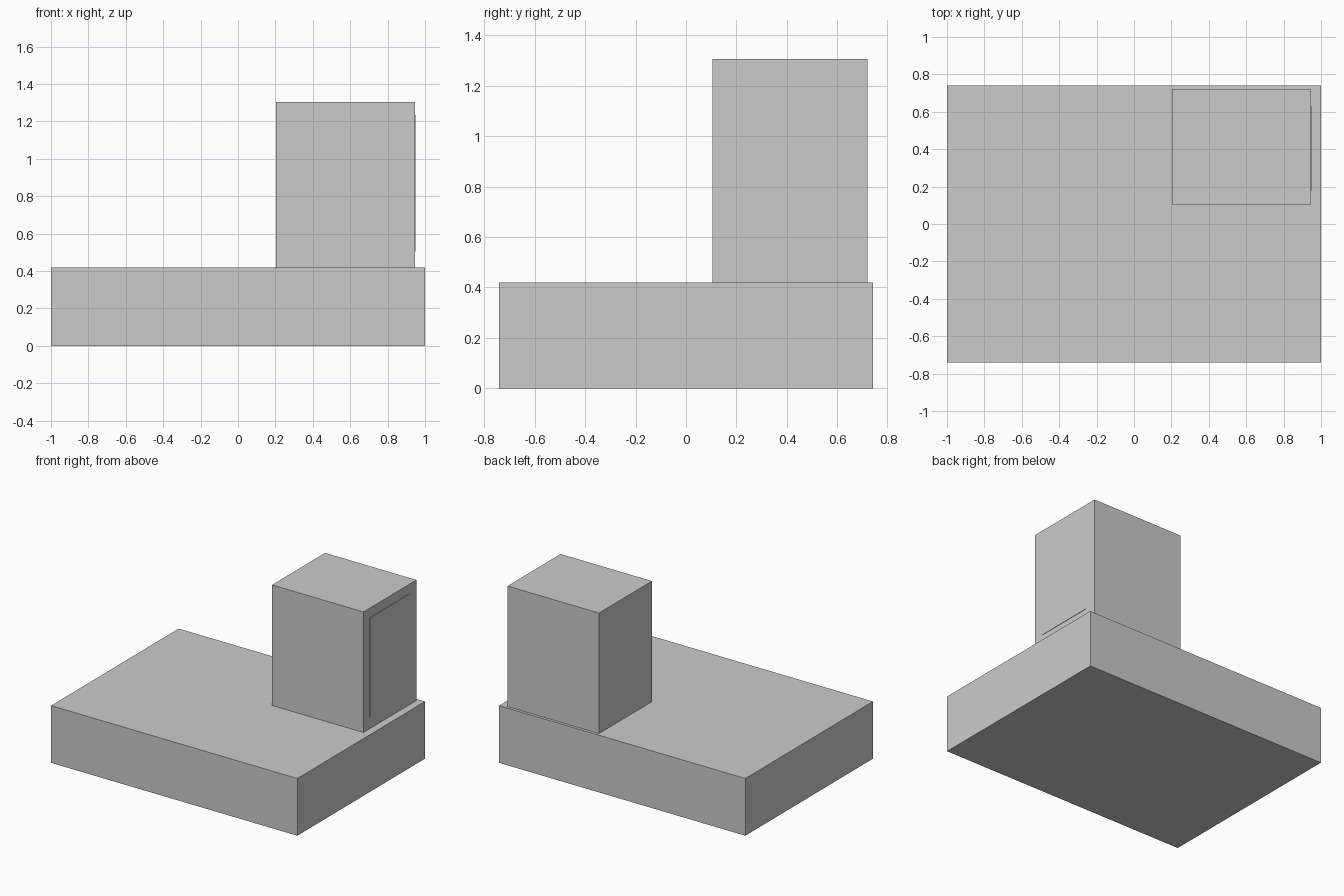
import bpy
from mathutils import Vector

cube = bpy.data.objects.get("Cube")
if cube:
    bpy.data.objects.remove(cube, do_unlink=True)

# Single flat grey
grey = bpy.data.materials.new("plain grey")
grey.use_nodes = True
colour = (0.6, 0.6, 0.6, 1)
grey.diffuse_color = colour
grey.node_tree.nodes["Principled BSDF"].inputs["Base Color"].default_value = colour


def box(name, low, high):
    """Add a box spanning two opposite corners."""
    low, high = Vector(low), Vector(high)
    bpy.ops.mesh.primitive_cube_add(size=1, location=(low + high) / 2)
    part = bpy.context.object
    part.name = name
    part.scale = high - low
    bpy.ops.object.transform_apply(location=False, rotation=False, scale=True)
    part.data.materials.append(grey)
    return part


# Wide slab, upright block near its back left corner
box("base_slab", (-1, -0.74, 0), (1, 0.74, 0.42))
box("upright_block", (0.203, 0.105, 0.42), (0.945, 0.72, 1.305))

# Thin panel on the outer side of the block
box("side_panel", (0.943, 0.177, 0.505), (0.948, 0.632, 1.235))
